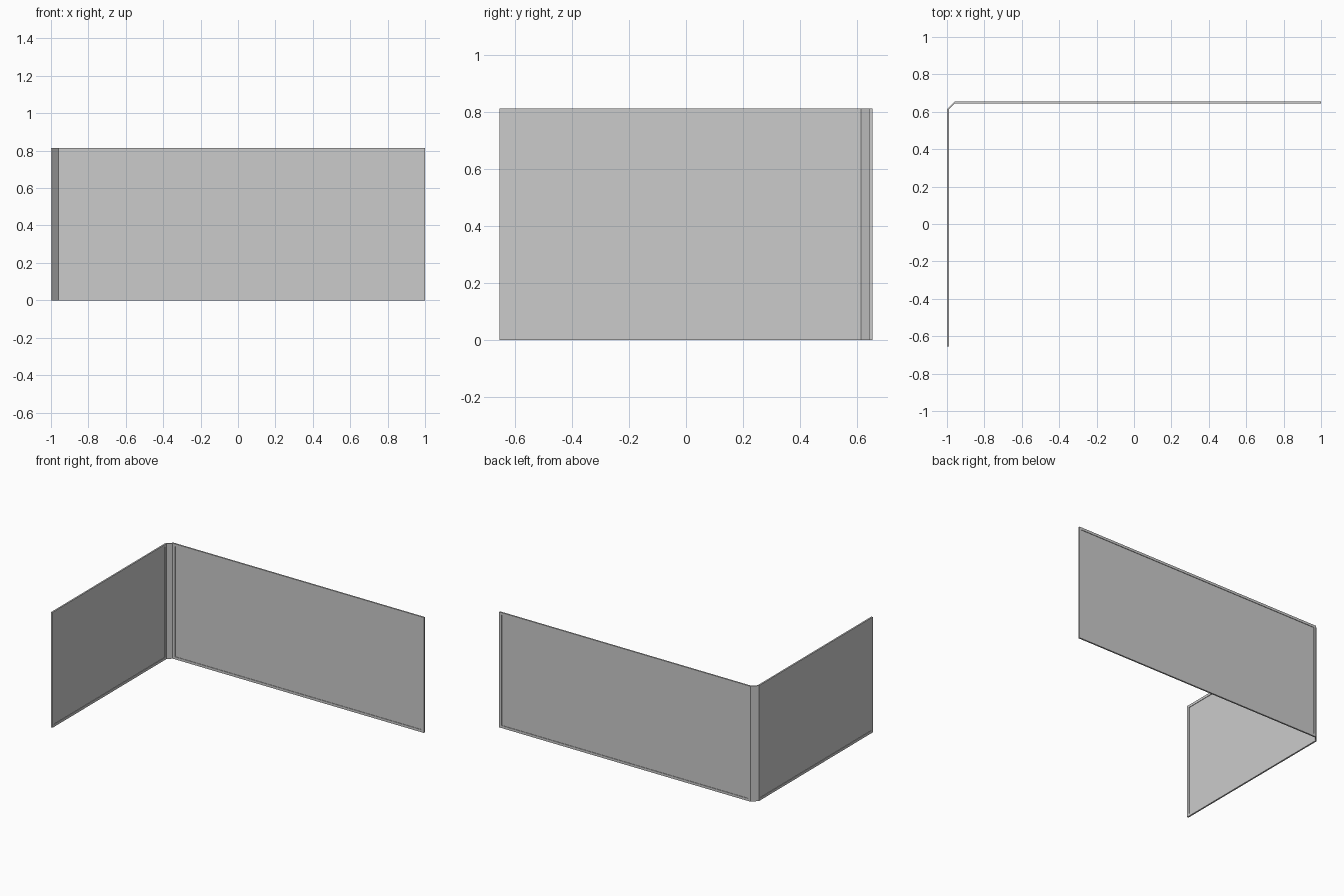
import bpy, bmesh
from mathutils import Vector

if "Cube" in bpy.data.objects:
    bpy.data.objects.remove(bpy.data.objects["Cube"])

H = 0.814          # screen height
T = 0.011          # frame thickness
BORDER = 0.025     # visible frame width
RECESS = 0.0035    # how far the pane sits behind the frame on each side
X, Y = 1.0, 0.654  # half extents
C = 0.04           # corner chamfer


def finish(name, bm):
    bmesh.ops.recalc_face_normals(bm, faces=bm.faces)
    mesh = bpy.data.meshes.new(name)
    bm.to_mesh(mesh)
    bm.free()
    obj = bpy.data.objects.new(name, mesh)
    bpy.context.collection.objects.link(obj)
    return obj


def prism(outline):
    bm = bmesh.new()
    base = bm.faces.new([bm.verts.new((x, y, 0)) for x, y in outline])
    top = bmesh.ops.extrude_face_region(bm, geom=[base])["geom"]
    bmesh.ops.translate(bm, vec=(0, 0, H),
                        verts=[v for v in top if isinstance(v, bmesh.types.BMVert)])
    bmesh.ops.recalc_face_normals(bm, faces=bm.faces)
    return bm


def framed_panel(name, x0, x1, y0, y1):
    # slab whose two broad faces are inset and sunk, leaving a raised frame
    bm = prism([(x0, y0), (x1, y0), (x1, y1), (x0, y1)])
    bm.normal_update()
    for face in sorted(bm.faces, key=lambda f: -f.calc_area())[:2]:
        normal = Vector(face.normal)
        bmesh.ops.inset_region(bm, faces=[face], thickness=BORDER)
        inner = bmesh.ops.extrude_discrete_faces(bm, faces=[face])["faces"][0]
        bmesh.ops.translate(bm, vec=-normal * RECESS, verts=inner.verts)
    return finish(name, bm)


# long back panel and short side panel
framed_panel("back_panel", -X + C, X, Y - T, Y)
framed_panel("side_panel", -X, -X + T, -Y, Y - C)

# angled strip joining the two panels
finish("corner_post", prism([(-X, Y - C), (-X + T, Y - C),
                             (-X + C, Y - T), (-X + C, Y)]))
